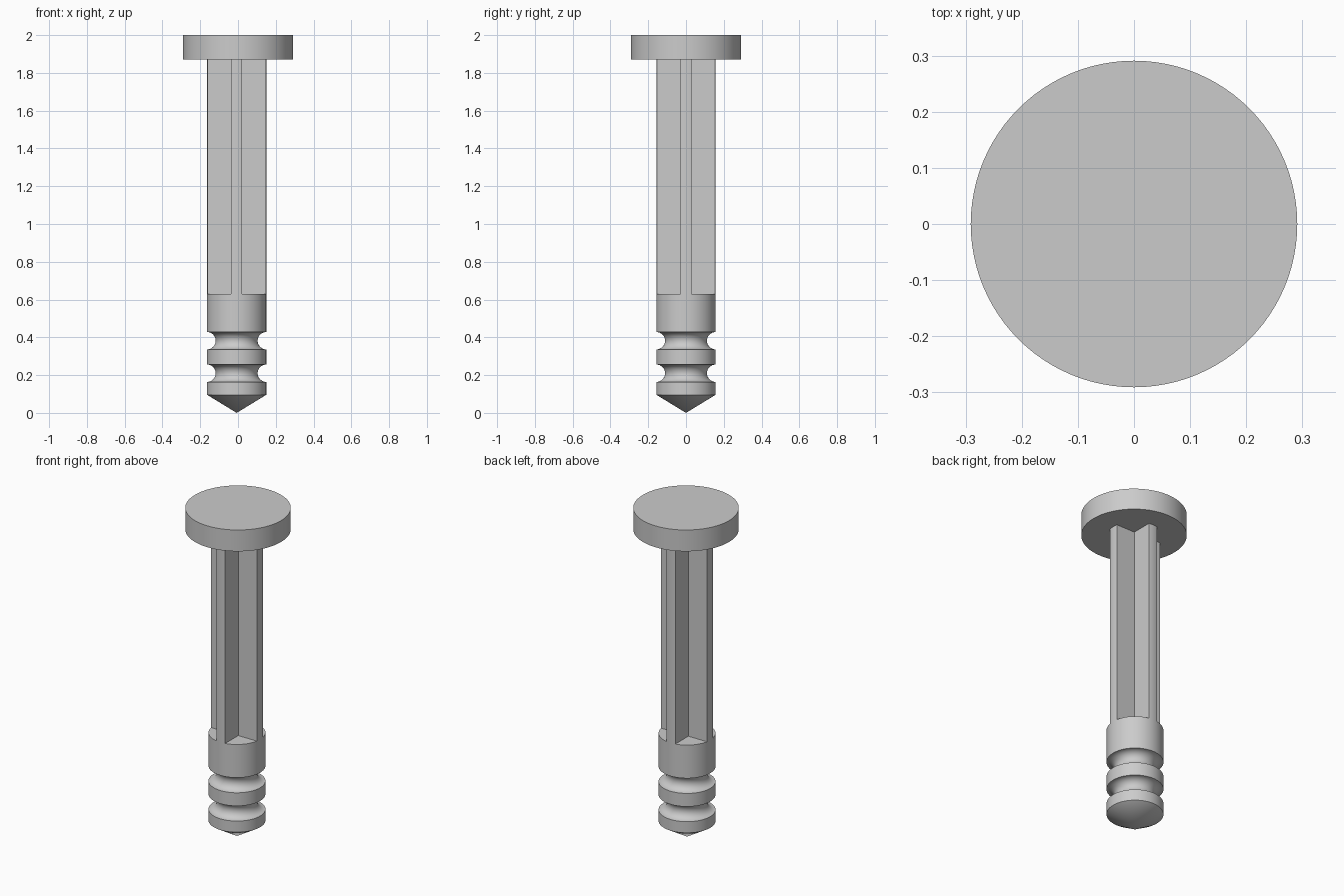
import bpy, bmesh
from math import sin, cos, pi, asin, radians

cube = bpy.data.objects.get("Cube")
if cube:
    bpy.data.objects.remove(cube)

SEGMENTS = 96
SHAFT_X = -0.007
SHAFT_R = 0.157
RIB_HALF = 0.029
COLLAR_TOP = 0.63
HEAD_BOTTOM = 1.87

grey = bpy.data.materials.new("plain grey")
grey.use_nodes = True
colour = (0.6, 0.6, 0.6, 1)
grey.diffuse_color = colour
grey.node_tree.nodes["Principled BSDF"].inputs["Base Color"].default_value = colour


def finish(name, bm, x=0):
    """Turn a bmesh into a shaded object."""
    bmesh.ops.remove_doubles(bm, verts=bm.verts, dist=1e-5)
    bmesh.ops.recalc_face_normals(bm, faces=bm.faces)
    mesh = bpy.data.meshes.new(name)
    bm.to_mesh(mesh)
    bm.free()
    mesh.materials.append(grey)
    obj = bpy.data.objects.new(name, mesh)
    bpy.context.collection.objects.link(obj)
    obj.location.x = x
    bpy.ops.object.select_all(action='DESELECT')
    obj.select_set(True)
    bpy.context.view_layer.objects.active = obj
    bpy.ops.object.shade_smooth_by_angle(angle=radians(25))
    return obj


def lathe(name, profile, x=0):
    """Spin a radius/height profile about the vertical axis."""
    bm = bmesh.new()
    verts = [bm.verts.new((r, 0, z)) for r, z in profile]
    edges = [bm.edges.new(pair) for pair in zip(verts, verts[1:])]
    bmesh.ops.spin(bm, geom=verts + edges, cent=(0, 0, 0), axis=(0, 0, 1),
                   angle=2 * pi, steps=SEGMENTS, use_merge=True)
    return finish(name, bm, x)


def groove(low, high, steps=16):
    """Half-round groove cut into the shaft wall."""
    mid, half = (low + high) / 2, (high - low) / 2
    return [(SHAFT_R - half * sin(pi * i / steps), mid - half * cos(pi * i / steps))
            for i in range(steps + 1)]


# Round head
lathe("head", [(0, HEAD_BOTTOM), (0.291, HEAD_BOTTOM), (0.291, 2), (0, 2)])

# Pointed, twice-grooved tip with its collar
lathe("grooved_tip",
      [(0, 0), (SHAFT_R, 0.096)] + groove(0.164, 0.256) + groove(0.336, 0.428)
      + [(SHAFT_R, COLLAR_TOP), (0, COLLAR_TOP)], SHAFT_X)

# Cross-ribbed shaft: four rounded rib ends joined at inner corners
outline = []
spread = asin(RIB_HALF / SHAFT_R)
for quarter in range(4):
    facing = quarter * pi / 2
    for i in range(7):
        a = facing + spread * (i / 3 - 1)
        outline.append((SHAFT_R * cos(a), SHAFT_R * sin(a)))
    corner = facing + pi / 4
    outline.append((RIB_HALF * 2 ** 0.5 * cos(corner), RIB_HALF * 2 ** 0.5 * sin(corner)))

bm = bmesh.new()
base = bm.faces.new([bm.verts.new((x, y, COLLAR_TOP)) for x, y in outline])
top = bmesh.ops.extrude_face_region(bm, geom=[base], use_keep_orig=True)
bmesh.ops.translate(bm, vec=(0, 0, HEAD_BOTTOM - COLLAR_TOP),
                    verts=[v for v in top["geom"] if isinstance(v, bmesh.types.BMVert)])
finish("cross_ribbed_shaft", bm, SHAFT_X)
